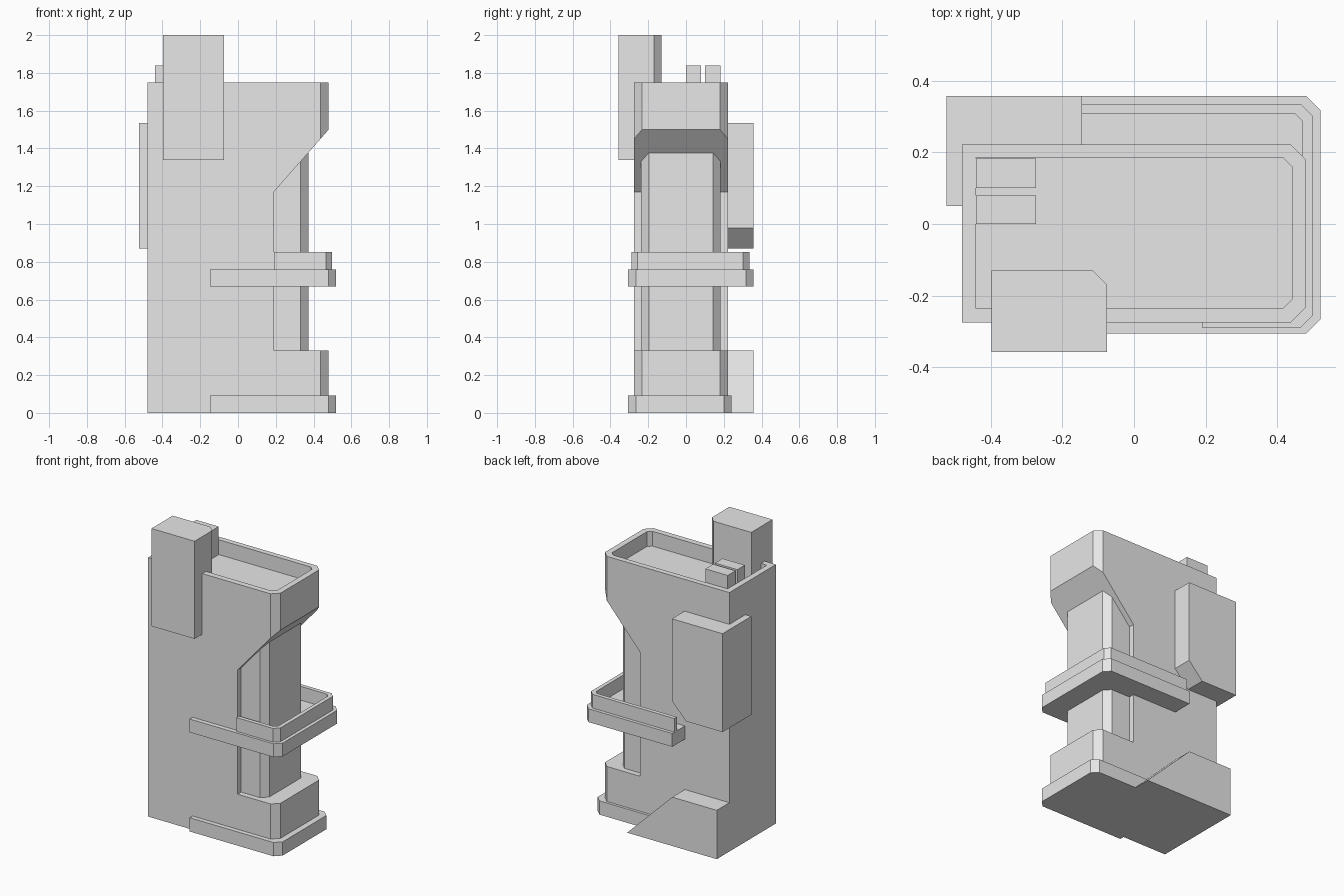
import bpy
import bmesh
from mathutils import Vector

if "Cube" in bpy.data.objects:
    bpy.data.objects.remove(bpy.data.objects["Cube"])

grey = bpy.data.materials.new("plain_grey")
grey.diffuse_color = (0.8, 0.8, 0.8, 1)
grey.use_nodes = True
grey.node_tree.nodes["Principled BSDF"].inputs["Base Color"].default_value = grey.diffuse_color


def extrude_profile(name, points, offset):
    """Solid made by extruding a flat polygon along an offset."""
    bm = bmesh.new()
    face = bm.faces.new([bm.verts.new(p) for p in points])
    new = bmesh.ops.extrude_face_region(bm, geom=[face])["geom"]
    bmesh.ops.translate(bm, vec=Vector(offset),
                        verts=[v for v in new if isinstance(v, bmesh.types.BMVert)])
    bmesh.ops.recalc_face_normals(bm, faces=bm.faces)
    mesh = bpy.data.meshes.new(name)
    bm.to_mesh(mesh)
    bm.free()
    mesh.materials.append(grey)
    obj = bpy.data.objects.new(name, mesh)
    bpy.context.collection.objects.link(obj)
    return obj


def plan(name, outline, z0, z1):
    return extrude_profile(name, [(x, y, z0) for x, y in outline], (0, 0, z1 - z0))


def side(name, profile, y0, y1):
    return extrude_profile(name, [(x, y0, z) for x, z in profile], (0, y1 - y0, 0))


def chamfered(x0, x1, y0, y1, c=0.04):
    """Rectangle with both corners on the right cut off."""
    return [(x0, y0), (x1 - c, y0), (x1, y0 + c), (x1, y1 - c), (x1 - c, y1), (x0, y1)]


def box(name, x0, x1, y0, y1, z0, z1):
    return plan(name, [(x0, y0), (x1, y0), (x1, y1), (x0, y1)], z0, z1)


def cut(obj, cutter):
    mod = obj.modifiers.new("cut", "BOOLEAN")
    mod.operation = "DIFFERENCE"
    mod.solver = "EXACT"
    mod.object = cutter
    cutter.hide_render = True
    cutter.hide_viewport = True


# Tower with a side notch and a sunken roof
tower = plan("tower", chamfered(-0.48, 0.48, -0.275, 0.222, 0.043), 0, 1.75)
slope = 0.33 / 0.29
notch = [(0.19, 0.33), (0.70, 0.33), (0.70, 1.17 + 0.51 * slope), (0.19, 1.17)]
cut(tower, side("notch_cutter", notch, -0.6, 0.6))
roof = [(-0.44, -0.235), (0.415, -0.235), (0.44, -0.21),
        (0.44, 0.16), (0.415, 0.185), (-0.44, 0.185)]
cut(tower, plan("roof_cutter", roof, 1.65, 1.9))

# Slim column inside the notch
plan("column", chamfered(0.10, 0.372, -0.237, 0.183), 0.30, 1.44)

# Base plinth and balcony with its railing
plan("plinth", chamfered(-0.147, 0.52, -0.306, 0.24), 0, 0.093)
plan("balcony_floor", chamfered(-0.147, 0.52, -0.306, 0.357), 0.67, 0.76)
outer = chamfered(-0.147, 0.497, -0.288, 0.335, 0.032)
inner = chamfered(-0.147, 0.470, -0.261, 0.308, 0.021)
outer[0], inner[0] = (0.19, -0.288), (0.19, -0.261)
plan("balcony_rail", outer + inner[::-1], 0.76, 0.853)

# Tall shaft on the front left
shaft = [(-0.397, -0.357), (-0.075, -0.357), (-0.075, -0.17), (-0.115, -0.13), (-0.397, -0.13)]
plan("shaft", shaft, 1.34, 2.0)

# Rooftop units
for i, (y0, y1) in enumerate([(0.0, 0.08), (0.10, 0.183)]):
    box(f"roof_unit_{i + 1}", -0.44, -0.273, y0, y1, 1.64, 1.84)

# Overhanging bay on the back left with a sloped lower corner
bay = [(-0.523, 0.87), (-0.25, 0.87), (-0.145, 0.98), (-0.145, 1.535), (-0.523, 1.535)]
side("bay", bay, 0.05, 0.357)

# Ramp block along the back
ramp = [(-0.48, 0), (0.19, 0), (-0.147, 0.33), (-0.48, 0.33)]
side("ramp", ramp, 0.20, 0.357)
